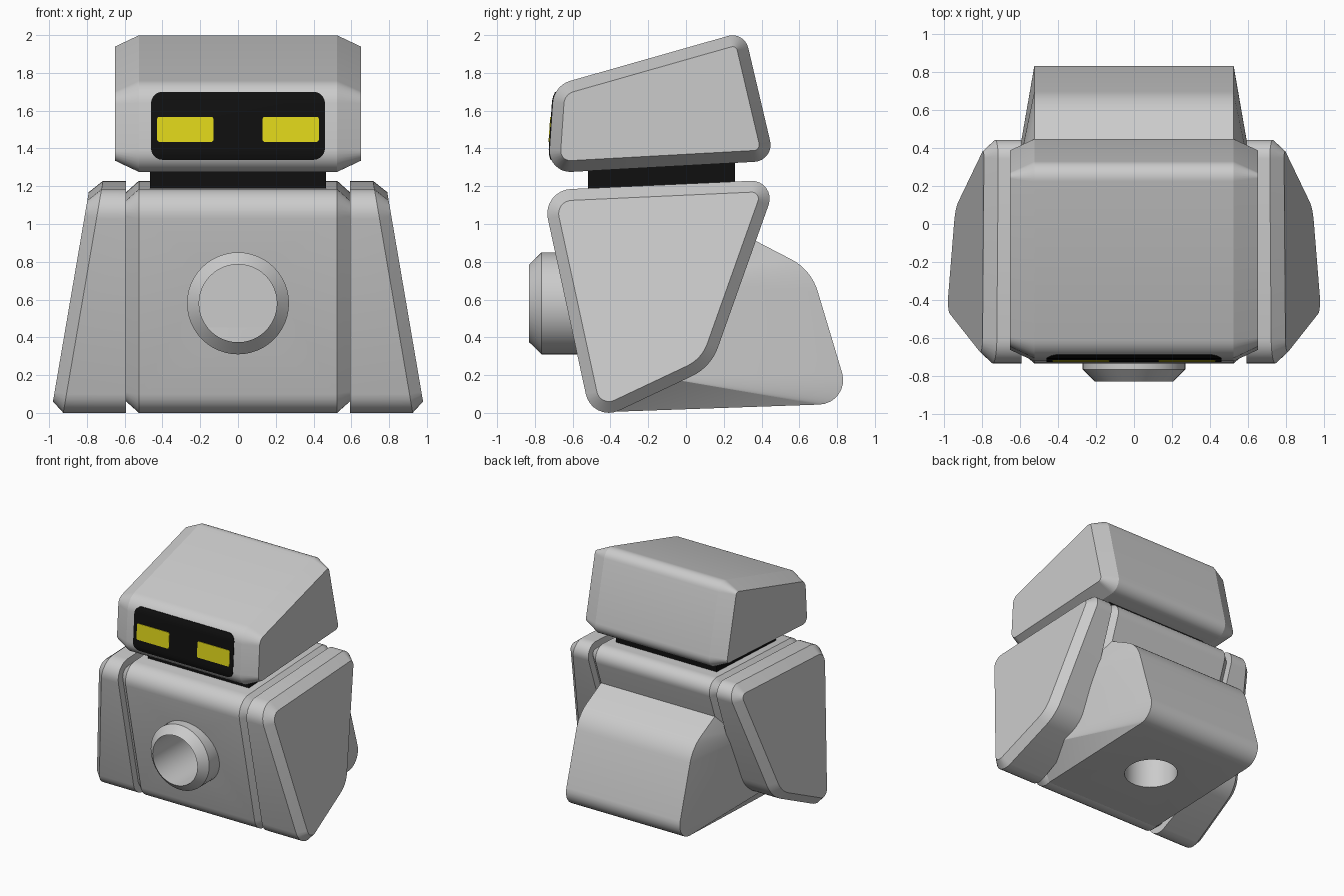
import bpy, bmesh, math
from mathutils import Vector

if "Cube" in bpy.data.objects:
    bpy.data.objects.remove(bpy.data.objects["Cube"])


def rounded(corners, inset=0.0, segs=8):
    """Convex 2D polygon of (u, v, radius) corners -> filleted outline, optionally inset."""
    out, n = [], len(corners)
    for i, (u, v, r) in enumerate(corners):
        p = Vector((u, v))
        a = (Vector(corners[i - 1][:2]) - p).normalized()
        b = (Vector(corners[(i + 1) % n][:2]) - p).normalized()
        half, bis = a.angle(b) / 2, (a + b).normalized()
        p = p + bis * (inset / math.sin(half))
        r = max(r - inset, 0.008)
        c = p + bis * (r / math.sin(half))
        t = r / math.tan(half)
        v0, v1 = (p + a * t - c).normalized(), (p + b * t - c).normalized()
        out += [c + v0.slerp(v1, k / segs).normalized() * r for k in range(segs + 1)]
    return out


def loft(name, loops, caps=True, closed=False):
    """Skin a list of equal-length 3D loops."""
    bm = bmesh.new()
    rings = [[bm.verts.new(p) for p in loop] for loop in loops]
    n = len(rings[0])
    pairs = list(zip(rings, rings[1:])) + ([(rings[-1], rings[0])] if closed else [])
    for r0, r1 in pairs:
        for i in range(n):
            j = (i + 1) % n
            bm.faces.new((r0[i], r0[j], r1[j], r1[i]))
    if caps and not closed:
        bm.faces.new(rings[0])
        bm.faces.new(rings[-1])
    bmesh.ops.recalc_face_normals(bm, faces=bm.faces)
    me = bpy.data.meshes.new(name)
    bm.to_mesh(me)
    bm.free()
    ob = bpy.data.objects.new(name, me)
    bpy.context.collection.objects.link(ob)
    return ob


def at_x(outline, x):
    return [(x, p[0], p[1]) for p in outline]


def chamfered(name, corners, full, wide, inset, grow=0.0):
    """Symmetric block along x whose end caps are chamfered by the inset."""
    big, small = rounded(corners, -grow), rounded(corners, inset - grow)
    return loft(name, [at_x(small, -wide), at_x(big, -full), at_x(big, full), at_x(small, wide)])


def circle(r, n=48):
    return [(r * math.cos(2 * math.pi * k / n), r * math.sin(2 * math.pi * k / n)) for k in range(n)]


def boolean(ob, cutter, op):
    m = ob.modifiers.new("cut", 'BOOLEAN')
    m.operation, m.solver, m.object = op, 'EXACT', cutter
    bpy.context.view_layer.objects.active = ob
    bpy.ops.object.modifier_apply(modifier=m.name)
    bpy.data.objects.remove(cutter)


def paint(ob, name, color):
    mat = bpy.data.materials.get(name) or bpy.data.materials.new(name)
    mat.diffuse_color = color
    mat.use_nodes = True
    mat.node_tree.nodes["Principled BSDF"].inputs["Base Color"].default_value = mat.diffuse_color
    ob.data.materials.clear()
    ob.data.materials.append(mat)


BLACK, YELLOW = (0.005, 0.005, 0.005, 1), (0.75, 0.68, 0.01, 1)

# Side profiles: (y, z, corner radius)
HEAD = [(-0.731, 1.269, 0.11), (0.47, 1.335, 0.09), (0.309, 2.02, 0.085), (-0.70, 1.733, 0.13)]
TORSO = [(-0.497, -0.055, 0.125), (0.132, 0.242, 0.27), (0.485, 1.235, 0.095), (-0.764, 1.178, 0.13)]
PACK = [(-0.38, 0.006, 0.01), (0.875, 0.05, 0.13), (0.663, 0.758, 0.28), (0.1, 1.05, 0.02), (-0.3, 0.9, 0.02)]
PACK_END = [(-0.3, 0.17, 0.01), (0.0, 0.17, 0.03), (0.0, 0.7, 0.05), (-0.1, 0.82, 0.02), (-0.3, 0.8, 0.02)]
NECK = [(-0.52, 1.1, 0.008), (0.26, 1.1, 0.008), (0.26, 1.4, 0.008), (-0.52, 1.4, 0.008)]

# Head, torso and neck
chamfered("head", HEAD, 0.525, 0.652, 0.06)
torso = chamfered("torso", TORSO, 0.525, 0.592, 0.06)
neck = loft("neck", [at_x(rounded(NECK, segs=2), x) for x in (-0.465, 0.465)])
paint(neck, "black", BLACK)

# Tapered rear bulge of the body
big, small = rounded(PACK), rounded(PACK_END)
pack = loft("rear_body", [at_x(small, -0.67), at_x(big, -0.525), at_x(big, 0.525), at_x(small, 0.67)])

# Flared side panels
rim, face = rounded(TORSO), rounded(TORSO, 0.06)
for side, label in ((1, "right"), (-1, "left")):
    loft(label + "_side_panel", [
        at_x(rim, side * 0.592),
        [(side * (0.925 - 0.171 * p[1]), p[0], p[1]) for p in rim],
        [(side * (0.99 - 0.171 * p[1]), p[0], p[1]) for p in face]])

# Front nozzle ring and its bore
loft("front_nozzle", [[(x, y, 0.58 + z) for x, z in circle(r)] for r, y in
                      ((0.27, -0.55), (0.27, -0.765), (0.206, -0.83), (0.206, -0.55))], closed=True)
boolean(torso, loft("bore_cutter", [[(x, y, 0.58 + z) for x, z in circle(0.206)]
                                    for y in (-0.9, -0.34)]), 'DIFFERENCE')

# Round socket in the underside
for part in (pack, torso):
    boolean(part, loft("socket_cutter", [[(x, 0.2 + y, z) for x, y in circle(0.2)]
                                         for z in (-0.1, 0.3)]), 'DIFFERENCE')


# Visor and eyes: slices of a slightly enlarged head
def face_patch(name, x0, x1, z0, z1, r, grow):
    ob = chamfered(name, HEAD, 0.525, 0.652, 0.06, grow)
    outline = rounded([(x0, z0, r), (x1, z0, r), (x1, z1, r), (x0, z1, r)])
    boolean(ob, loft("patch_cutter", [[(p[0], y, p[1]) for p in outline] for y in (-0.9, -0.6)]), 'INTERSECT')
    return ob


paint(face_patch("visor", -0.46, 0.46, 1.34, 1.70, 0.06, 0.004), "black", BLACK)
for s, label in ((1, "right"), (-1, "left")):
    xs = sorted((s * 0.13, s * 0.428))
    paint(face_patch(label + "_eye", xs[0], xs[1], 1.435, 1.567, 0.012, 0.008), "yellow", YELLOW)

# Smooth the fillets, keep the chamfer edges crisp
bpy.ops.object.select_all(action='DESELECT')
for ob in bpy.context.scene.objects:
    ob.select_set(True)
    bpy.context.view_layer.objects.active = ob
bpy.ops.object.shade_smooth_by_angle(angle=math.radians(22))
